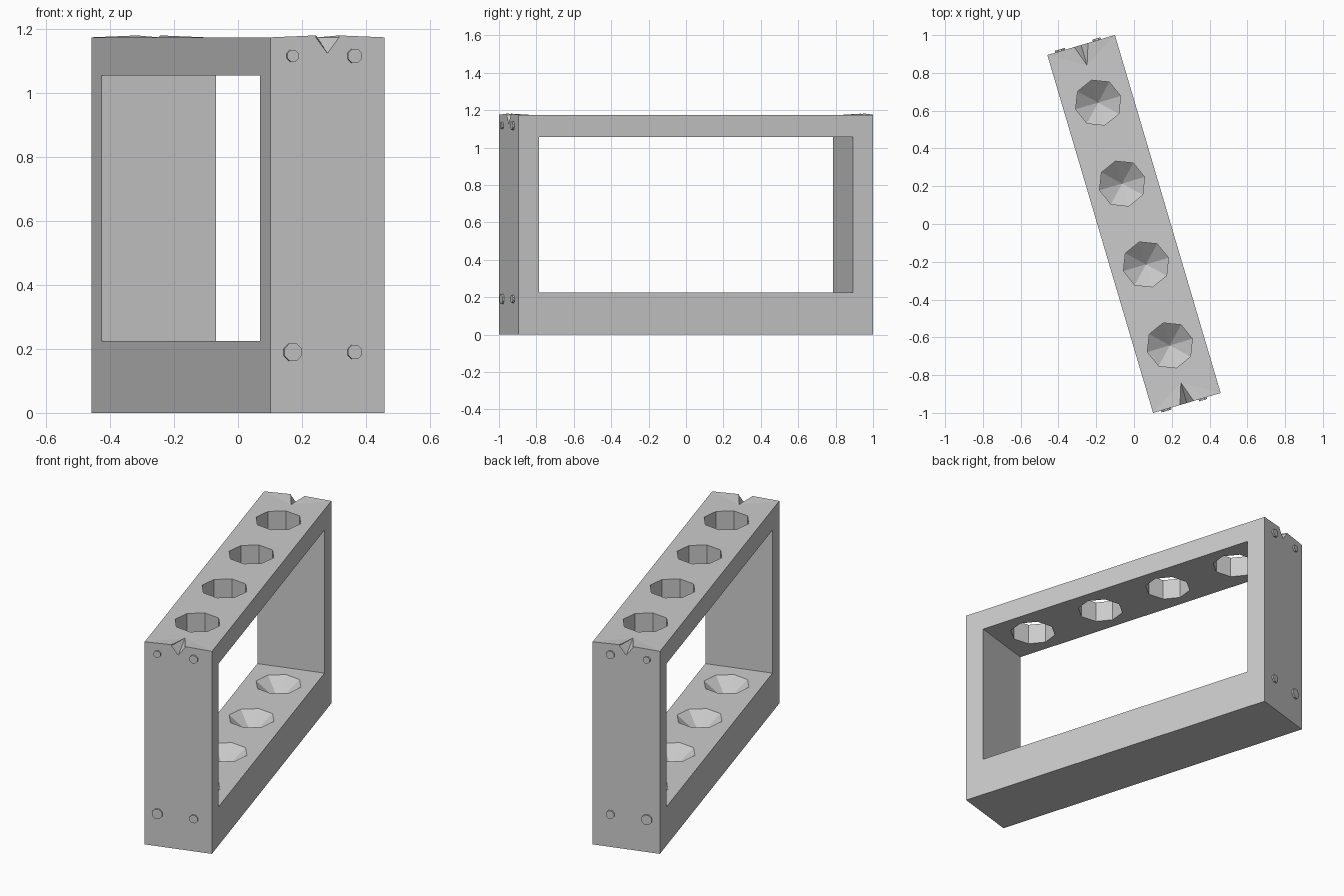
import bpy, bmesh
from math import radians, cos, sin, pi
from mathutils import Matrix

if "Cube" in bpy.data.objects:
    bpy.data.objects.remove(bpy.data.objects["Cube"])

ANGLE = radians(16.46)          # the whole rack is turned about z
W, L, H = 0.373, 1.976, 1.175   # rack width, length, height
Z0, Z1 = 0.225, 1.055           # floor and ceiling of the window
YW = 0.876                      # half length of the window
HOLES = (-0.67, -0.223, 0.223, 0.67)
R = 0.124


def make(name, verts, faces):
    me = bpy.data.meshes.new(name)
    me.from_pydata(verts, [], faces)
    bm = bmesh.new()
    bm.from_mesh(me)
    bmesh.ops.recalc_face_normals(bm, faces=bm.faces)
    bm.to_mesh(me)
    bm.free()
    ob = bpy.data.objects.new(name, me)
    bpy.context.collection.objects.link(ob)
    return ob


def box(name, sx, sy, z0, z1):
    v = [(x * sx, y * sy, z) for z in (z0, z1) for x, y in ((-1, -1), (1, -1), (1, 1), (-1, 1))]
    return make(name, v, [(0, 1, 2, 3), (4, 5, 6, 7)] +
                [(i, (i + 1) % 4, (i + 1) % 4 + 4, i + 4) for i in range(4)])


def cone(name, r1, r2, depth, matrix):
    bm = bmesh.new()
    bmesh.ops.create_cone(bm, cap_ends=True, segments=8, radius1=r1, radius2=r2,
                          depth=depth, matrix=matrix)
    me = bpy.data.meshes.new(name)
    bm.to_mesh(me)
    bm.free()
    ob = bpy.data.objects.new(name, me)
    bpy.context.collection.objects.link(ob)
    return ob


def cut(target, cutter):
    cutter.hide_render = True
    mod = target.modifiers.new("cut", 'BOOLEAN')
    mod.operation, mod.solver, mod.object = 'DIFFERENCE', 'EXACT', cutter
    bpy.context.view_layer.objects.active = target
    bpy.ops.object.modifier_apply(modifier=mod.name)
    bpy.data.objects.remove(cutter)


# Block with a rectangular window through it
frame = box("rack_frame", W / 2, L / 2, 0, H)
cut(frame, box("window_cutter", W, YW, Z0, Z1))

# Octagonal holes in the top board, conical dimples in the bottom board
turn = Matrix.Rotation(pi / 8 * 0, 4, 'Z')
verts = [(R * sin(k * pi / 4), R * cos(k * pi / 4)) for k in range(8)]
for y in HOLES:
    ring = [(a, b + y, z) for z in (Z1 - 0.05, H + 0.05) for a, b in verts]
    sides = [(i, (i + 1) % 8, (i + 1) % 8 + 8, i + 8) for i in range(8)]
    cut(frame, make("hole_cutter", ring, [tuple(range(8)), tuple(range(8, 16))] + sides))
    pit = [(a, b + y, z) for z in (Z0, Z0 + 0.05) for a, b in verts] + [(0, y, Z0 - 0.1)]
    cut(frame, make("dimple_cutter", pit, [tuple(range(8, 16))] + sides +
                    [(i, (i + 1) % 8, 16) for i in range(8)]))

parts = [frame]
for s, end in ((-1, "front"), (1, "back")):
    # Tapered V notch in the top edge of each end
    k = 1.2
    yi, yo = s * YW, s * (YW + (L / 2 - YW) * k)
    e = 0.02
    notch = [(0, yi, H), (-0.038 * k, yo, H), (0.038 * k, yo, H), (0, yo, H - 0.05 * k),
             (0, yi, H + e), (-0.038 * k, yo, H + e), (0.038 * k, yo, H + e)]
    cut(frame, make("notch_cutter", notch, [(0, 1, 3), (0, 2, 3), (1, 3, 2, 6, 5), (4, 5, 6),
                                            (0, 1, 5, 4), (0, 2, 6, 4)]))
    # Slightly lifted lips beside the notch
    for t, side in ((-1, "left"), (1, "right")):
        y = s * L / 2
        lip = [(t * W / 2, y, H), (t * 0.038, y, H), (t * 0.038, y, H + 0.006), (0, yi, H)]
        parts.append(make(f"{end}_{side}_notch_lip", lip,
                          [(0, 1, 2), (0, 2, 3), (1, 2, 3), (0, 1, 3)]))
    # Screw heads on each end face
    for x, z, r in ((-0.115, 1.117, 0.02), (0.087, 1.117, 0.024),
                    (-0.115, 0.19, 0.03), (0.087, 0.19, 0.024)):
        m = (Matrix.Translation((x, s * L / 2, z)) @ Matrix.Rotation(pi / 2, 4, 'X')
             @ Matrix.Rotation(pi / 8, 4, 'Z'))
        parts.append(cone(f"{end}_screw_head", r, r, 0.02, m))

for ob in parts:
    ob.rotation_euler.z = ANGLE
